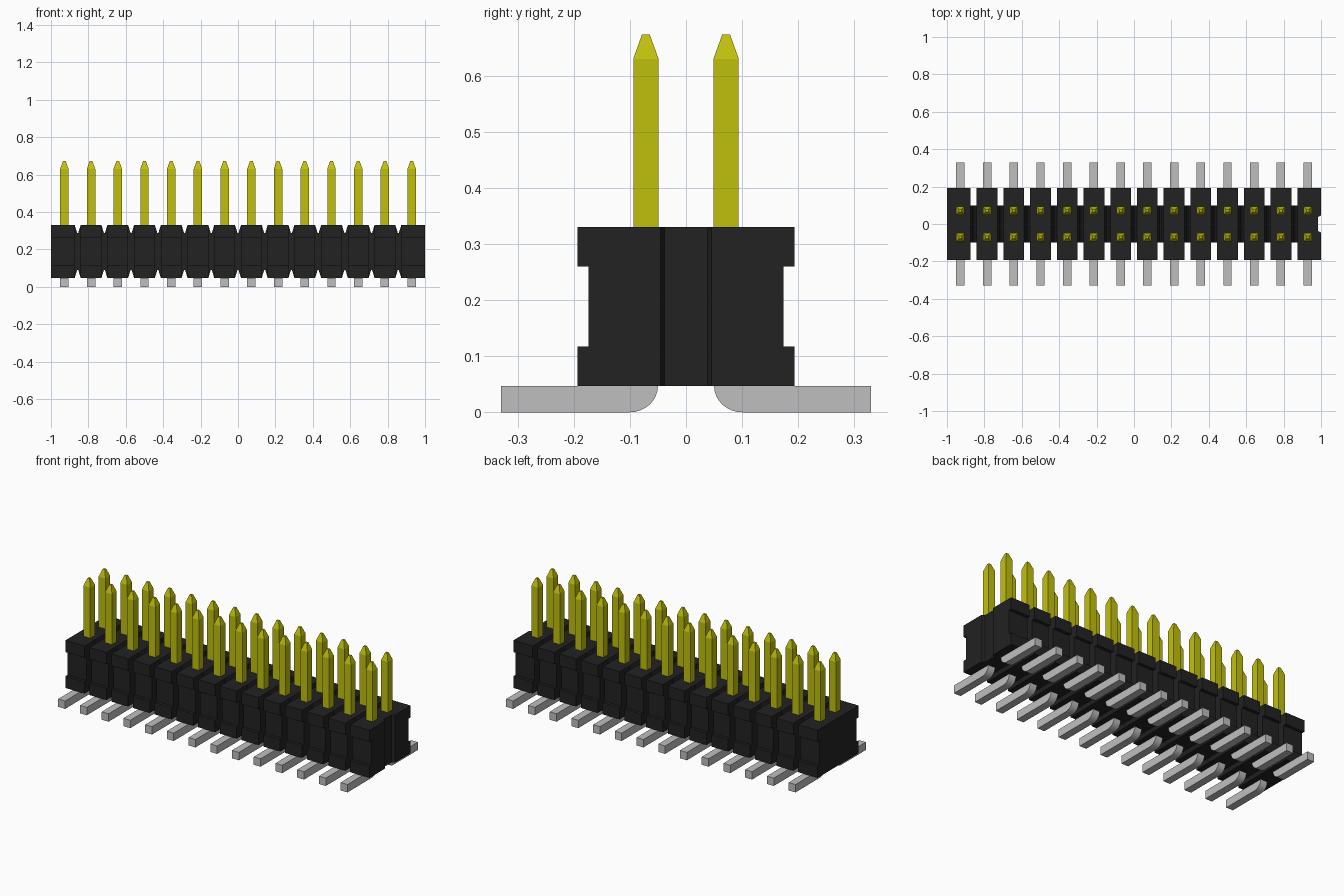
import bpy
import bmesh
import math
from mathutils import Vector

cube = bpy.data.objects.get("Cube")
if cube:
    bpy.data.objects.remove(cube, do_unlink=True)

COUNT = 14
PITCH = 2 / COUNT
GAP = 0.016            # half of the slot between neighbouring blocks
BASE, TOP = 0.047, 0.33
SPINE_Y = 0.1
PIN_Y = 0.0715
PIN_R = 0.0225


def material(name, colour):
    m = bpy.data.materials.new(name)
    m.use_nodes = True
    m.diffuse_color = (*colour, 1)
    m.node_tree.nodes["Principled BSDF"].inputs["Base Color"].default_value = (*colour, 1)
    return m


black = material("black plastic", (0.016, 0.016, 0.016))
yellow = material("yellow plating", (0.53, 0.53, 0.004))
grey = material("grey solder tail", (0.52, 0.52, 0.52))


def prism(bm, outline, start, end, place):
    """Extrude a 2D outline from start to end; place maps (u, v, depth) to xyz."""
    near = [bm.verts.new(place(u, v, start)) for u, v in outline]
    far = [bm.verts.new(place(u, v, end)) for u, v in outline]
    bm.faces.new(near)
    bm.faces.new(far)
    for i in range(len(outline)):
        j = (i + 1) % len(outline)
        bm.faces.new((near[i], near[j], far[j], far[i]))


def finish(name, bm, mat):
    bmesh.ops.recalc_face_normals(bm, faces=bm.faces)
    mesh = bpy.data.meshes.new(name)
    bm.to_mesh(mesh)
    bm.free()
    mesh.materials.append(mat)
    obj = bpy.data.objects.new(name, mesh)
    bpy.context.collection.objects.link(obj)
    return obj


def along_x(y, z, x):
    return Vector((x, y, z))


def along_y(x, z, y):
    return Vector((x, y, z))


def along_z(x, y, z):
    return Vector((x, y, z))


centres = [-1 + PITCH * (i + 0.5) for i in range(COUNT)]

# Central spine with V grooves above and below between the positions
upper = [(-1, TOP)]
for i in range(1, COUNT):
    x = -1 + PITCH * i
    upper += [(x - GAP, TOP), (x - 0.003, TOP - 0.042),
              (x + 0.003, TOP - 0.042), (x + GAP, TOP)]
upper.append((1, TOP))
lower = [(x, BASE + TOP - z) for x, z in reversed(upper)]
bm = bmesh.new()
prism(bm, upper + lower, -SPINE_Y, SPINE_Y, along_y)
spine = finish("housing_spine", bm, black)

# Keying slot in the right-hand end
bm = bmesh.new()
prism(bm, [(1.01, -0.05), (1.01, 0.05), (0.984, 0.038), (0.984, -0.038)], 0, 0.4, along_z)
cutter = finish("end_slot_cutter", bm, black)
cutter.hide_render = True
cutter.hide_viewport = True
cut = spine.modifiers.new("end slot", 'BOOLEAN')
cut.operation = 'DIFFERENCE'
cut.solver = 'EXACT'
cut.object = cutter

# Outer blocks with a recessed waist, one row on each side
block = [(SPINE_Y, BASE), (0.193, BASE), (0.193, 0.117), (0.174, 0.117),
         (0.174, 0.26), (0.193, 0.26), (0.193, TOP), (SPINE_Y, TOP)]
for side, name in ((-1, "front_blocks"), (1, "back_blocks")):
    bm = bmesh.new()
    for i, x in enumerate(centres):
        x0 = x - PITCH / 2 + (GAP if i > 0 else 0)
        x1 = x + PITCH / 2 - (GAP if i < COUNT - 1 else 0)
        prism(bm, [(side * y, z) for y, z in block], x0, x1, along_x)
    finish(name, bm, black)

# Square contact pins with tapered tips
for side, name in ((-1, "front_pins"), (1, "back_pins")):
    bm = bmesh.new()
    for x in centres:
        rings = []
        for r, z in ((PIN_R, TOP - 0.01), (PIN_R, 0.63), (0.007, 0.673)):
            rings.append([bm.verts.new((x + sx * r, side * PIN_Y + sy * r, z))
                          for sx, sy in ((-1, -1), (1, -1), (1, 1), (-1, 1))])
        bm.faces.new(rings[0])
        bm.faces.new(rings[-1])
        for a, b in zip(rings, rings[1:]):
            for k in range(4):
                n = (k + 1) % 4
                bm.faces.new((a[k], a[n], b[n], b[k]))
    finish(name, bm, yellow)

# Flat solder tails with a rounded inner heel
tail = [(0.33, 0), (0.33, BASE), (0.05, BASE)]
for k in range(1, 9):
    a = math.pi / 2 * k / 8
    tail.append((0.1 - 0.05 * math.cos(a), BASE * (1 - math.sin(a))))
for side, name in ((-1, "front_tails"), (1, "back_tails")):
    bm = bmesh.new()
    for x in centres:
        prism(bm, [(side * y, z) for y, z in tail], x - PIN_R, x + PIN_R, along_x)
    finish(name, bm, grey)
